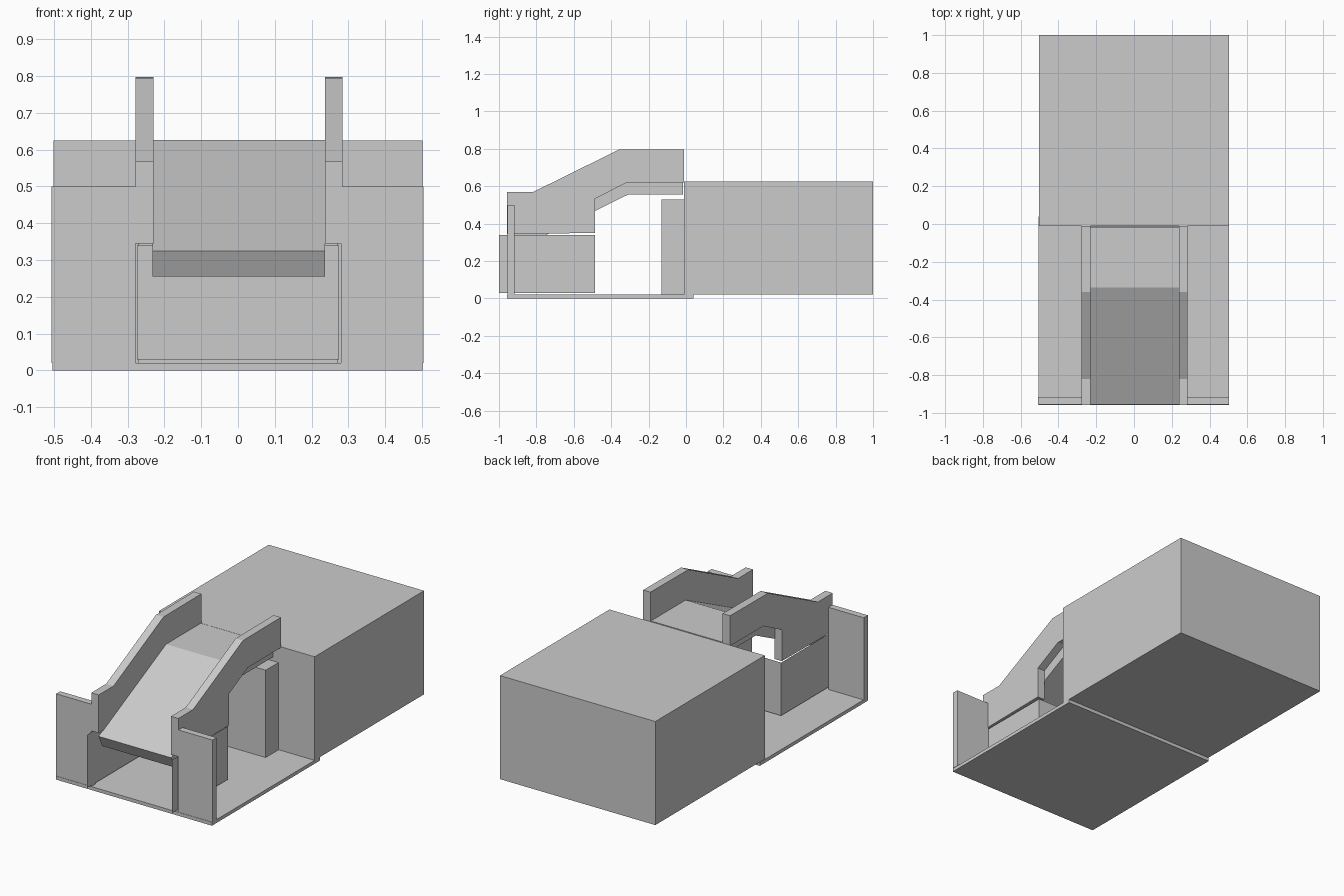
import bpy

if "Cube" in bpy.data.objects:
    bpy.data.objects.remove(bpy.data.objects["Cube"])


def make_mesh(name, verts, faces):
    mesh = bpy.data.meshes.new(name)
    mesh.from_pydata(verts, [], faces)
    mesh.update()
    obj = bpy.data.objects.new(name, mesh)
    bpy.context.collection.objects.link(obj)
    return obj


def extrude_x(name, profile, x0, x1):
    """Solid from a (y, z) profile, listed counter-clockwise seen from +x."""
    n = len(profile)
    verts = [(x, y, z) for x in (x0, x1) for y, z in profile]
    faces = [list(range(n))[::-1], list(range(n, 2 * n))]
    faces += [(i, (i + 1) % n, n + (i + 1) % n, n + i) for i in range(n)]
    return make_mesh(name, verts, faces)


def box(name, x, y, z):
    profile = [(y[0], z[0]), (y[1], z[0]), (y[1], z[1]), (y[0], z[1])]
    return extrude_x(name, profile, *x)


# Main rear block and front floor
box("rear_block", (-0.502, 0.502), (-0.01, 1.0), (0.02, 0.625))
box("floor_plate", (-0.505, 0.502), (-0.957, 0.04), (0.0, 0.02))

# Support block under the landing
box("landing_support", (-0.27, 0.27), (-0.13, -0.012), (0.02, 0.53))

# Ramp with flat landing, constant thickness
extrude_x("ramp", [(-0.92, 0.255), (-0.31, 0.555), (-0.015, 0.555),
                   (-0.015, 0.627), (-0.335, 0.627), (-0.955, 0.325)],
          -0.233, 0.237)

# Side rails following the ramp
rail = [(-0.957, 0.345), (-0.487, 0.35), (-0.487, 0.533), (-0.315, 0.62),
        (-0.01, 0.62), (-0.01, 0.797), (-0.36, 0.795), (-0.82, 0.568),
        (-0.957, 0.568)]
for side, x0, x1 in (("left", -0.278, -0.23), ("right", 0.237, 0.284)):
    extrude_x(side + "_rail", rail, x0, x1)

# Front panels beside the opening
for side, x0, x1 in (("left", -0.507, -0.278), ("right", 0.28, 0.504)):
    box(side + "_front_panel", (x0, x1), (-0.955, -0.917), (0.02, 0.5))

# Thin three-sided recess under the ramp, open at front and top
path = [(-0.274, -1.0), (-0.274, -0.487), (0.275, -0.487), (0.275, -1.0)]
verts = [(x, y, z) for z in (0.03, 0.34) for x, y in path]
make_mesh("recess_walls", verts, [(i + 1, i, i + 4, i + 5) for i in range(3)])
